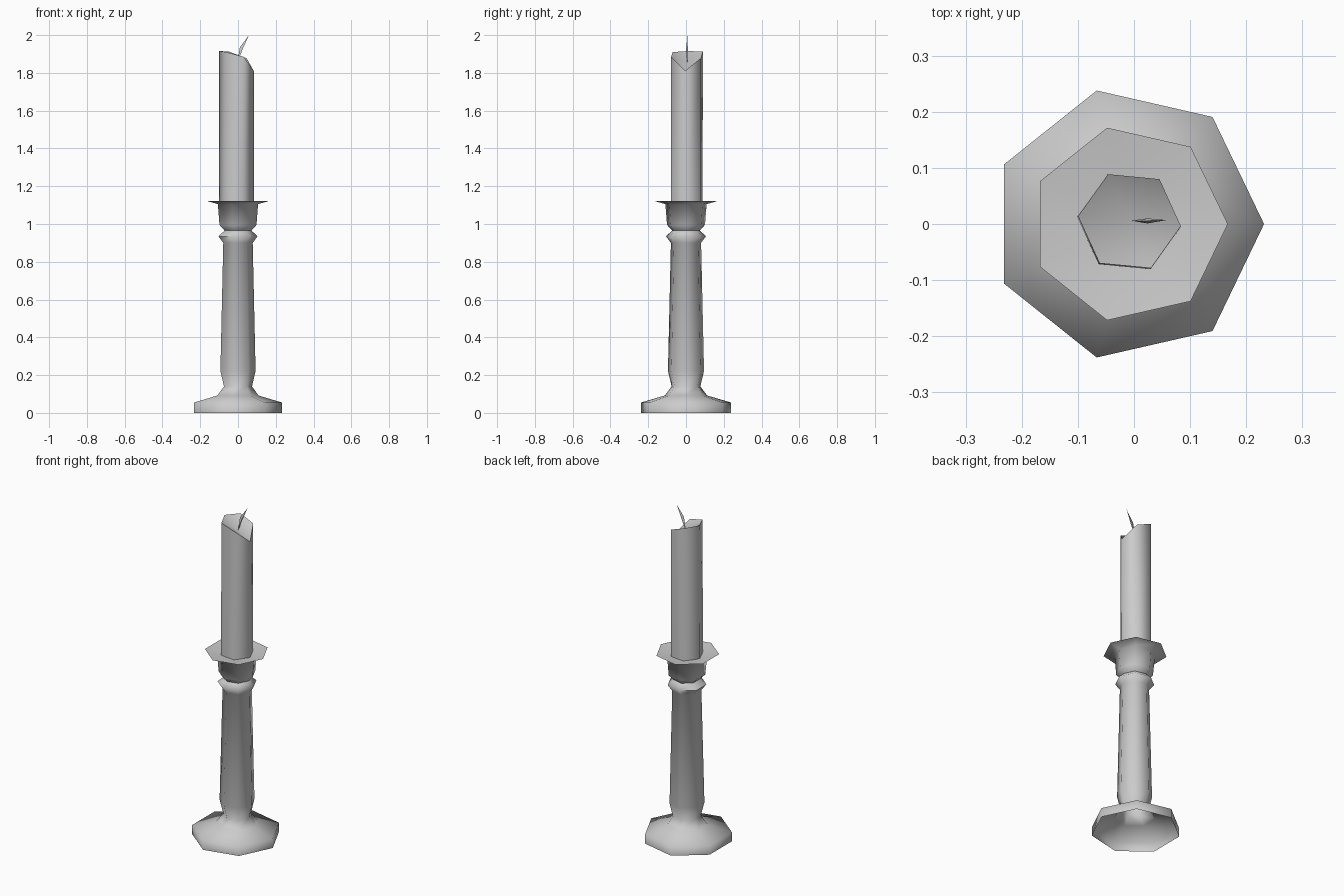
import bpy, bmesh, math

if "Cube" in bpy.data.objects:
    bpy.data.objects.remove(bpy.data.objects["Cube"])

def finish(name, bm, smooth_angle):
    bmesh.ops.recalc_face_normals(bm, faces=bm.faces)
    me = bpy.data.meshes.new(name)
    bm.to_mesh(me)
    bm.free()
    ob = bpy.data.objects.new(name, me)
    bpy.context.collection.objects.link(ob)
    bpy.ops.object.select_all(action='DESELECT')
    ob.select_set(True)
    bpy.context.view_layer.objects.active = ob
    bpy.ops.object.shade_smooth_by_angle(angle=math.radians(smooth_angle))
    return ob

def ring(bm, n, r, cx, cy, heights, turn=0.0):
    return [bm.verts.new((cx + r * math.cos(turn + math.tau * i / n),
                          cy + r * math.sin(turn + math.tau * i / n),
                          heights[i])) for i in range(n)]

def bridge(bm, a, b):
    n = len(a)
    for i in range(n):
        j = (i + 1) % n
        bm.faces.new((a[i], a[j], b[j], b[i]))

def fan(bm, loop, tip):
    v = bm.verts.new(tip)
    for i in range(len(loop)):
        bm.faces.new((loop[i], loop[(i + 1) % len(loop)], v))

# Candlestick: seven-sided turned shell, hollow underneath, (radius, height)
profile = [(0.244, 0.0), (0.244, 0.055), (0.115, 0.092), (0.078, 0.14),
           (0.098, 0.222), (0.082, 0.90), (0.109, 0.935), (0.075, 0.965),
           (0.103, 0.995), (0.112, 1.105), (0.176, 1.123), (0.095, 1.112)]
bm = bmesh.new()
rings = [ring(bm, 7, r, -0.05 * r, 0, [z] * 7) for r, z in profile]
for a, b in zip(rings, rings[1:]):
    bridge(bm, a, b)
fan(bm, rings[-1], (0, 0, 1.108))
finish("candlestick", bm, 80)

# Candle: six-sided, with a melted, slanting top sunk towards the wick
bm = bmesh.new()
turn = math.radians(-5.5)
low = ring(bm, 6, 0.093, -0.009, 0.004, [1.10] * 6, turn)
top = ring(bm, 6, 0.092, -0.008, 0.005,
           [1.81, 1.878, 1.912, 1.916, 1.91, 1.885], turn)
bridge(bm, low, top)
bm.faces.new(low)
fan(bm, top, (-0.004, 0.005, 1.855))
finish("candle", bm, 61)

# Wick: thin leaning spike
bm = bmesh.new()
mid = [bm.verts.new(p) for p in ((0.010, 0.005, 1.935),
                                 (0.024, 0.001, 1.925),
                                 (0.024, 0.010, 1.925))]
fan(bm, mid, (0.058, 0.007, 2.0))
fan(bm, mid, (-0.005, 0.006, 1.845))
finish("wick", bm, 30)
